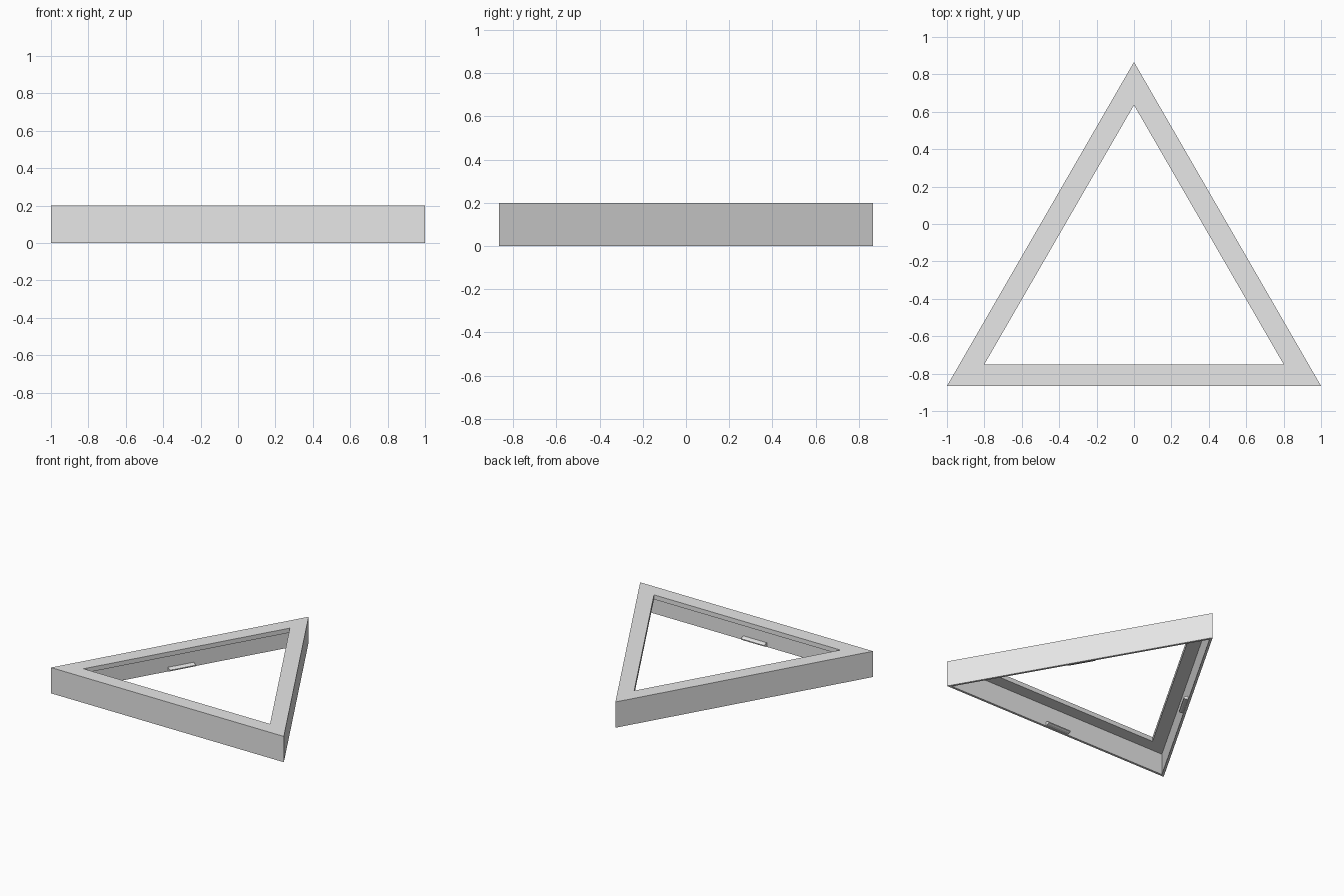
import bpy
import bmesh
from math import sqrt, pi, cos, sin
from mathutils import Matrix, Vector

cube = bpy.data.objects.get("Cube")
if cube:
    bpy.data.objects.remove(cube, do_unlink=True)

HEIGHT = 0.2
WALL = 0.018
LIP_WIDTH = 0.115
LIP_BOTTOM = 0.165
IN_RADIUS = 1 / sqrt(3)
CENTRE = Vector((0, IN_RADIUS - sqrt(3) / 2, 0))

grey = bpy.data.materials.new("light_grey")
grey.use_nodes = True
grey.diffuse_color = (0.8, 0.8, 0.8, 1)
grey.node_tree.nodes["Principled BSDF"].inputs["Base Color"].default_value = (0.8, 0.8, 0.8, 1)


def finish(name, bm):
    bmesh.ops.recalc_face_normals(bm, faces=bm.faces)
    mesh = bpy.data.meshes.new(name)
    bm.to_mesh(mesh)
    bm.free()
    mesh.materials.append(grey)
    obj = bpy.data.objects.new(name, mesh)
    bpy.context.collection.objects.link(obj)
    return obj


def corners(inset, z):
    """Corners of the triangle moved inward by an inset."""
    radius = 2 * (IN_RADIUS - inset)
    angles = [pi / 2 + i * 2 * pi / 3 for i in range(3)]
    return [CENTRE + Vector((radius * cos(a), radius * sin(a), z)) for a in angles]


# Triangular frame: thin outer wall with an inward lip along the top
profile = [(0, 0), (0, HEIGHT), (LIP_WIDTH, HEIGHT),
           (LIP_WIDTH, LIP_BOTTOM), (WALL, LIP_BOTTOM), (WALL, 0)]
bm = bmesh.new()
rings = [[bm.verts.new(p) for p in corners(d, z)] for d, z in profile]
for i, ring in enumerate(rings):
    following = rings[(i + 1) % len(rings)]
    for j in range(3):
        k = (j + 1) % 3
        bm.faces.new((ring[j], ring[k], following[k], following[j]))
finish("triangular_frame", bm)

# Snap ridge low on the inside of each wall
ridge_profile = [(-0.004, 0.003), (0.02, 0.008), (0.03, 0.014),
                 (0.03, 0.022), (0.02, 0.028), (-0.004, 0.033)]
for n, name in enumerate(("front_ridge", "left_ridge", "right_ridge")):
    bm = bmesh.new()
    ends = [[bm.verts.new((x, WALL + d - IN_RADIUS, z)) for d, z in ridge_profile]
            for x in (-0.1, 0.1)]
    for end in ends:
        bm.faces.new(end)
    for i in range(len(ridge_profile)):
        k = (i + 1) % len(ridge_profile)
        bm.faces.new((ends[0][i], ends[0][k], ends[1][k], ends[1][i]))
    turn = Matrix.Translation(CENTRE) @ Matrix.Rotation(n * 2 * pi / 3, 4, "Z")
    bmesh.ops.transform(bm, matrix=turn, verts=bm.verts)
    finish(name, bm)
